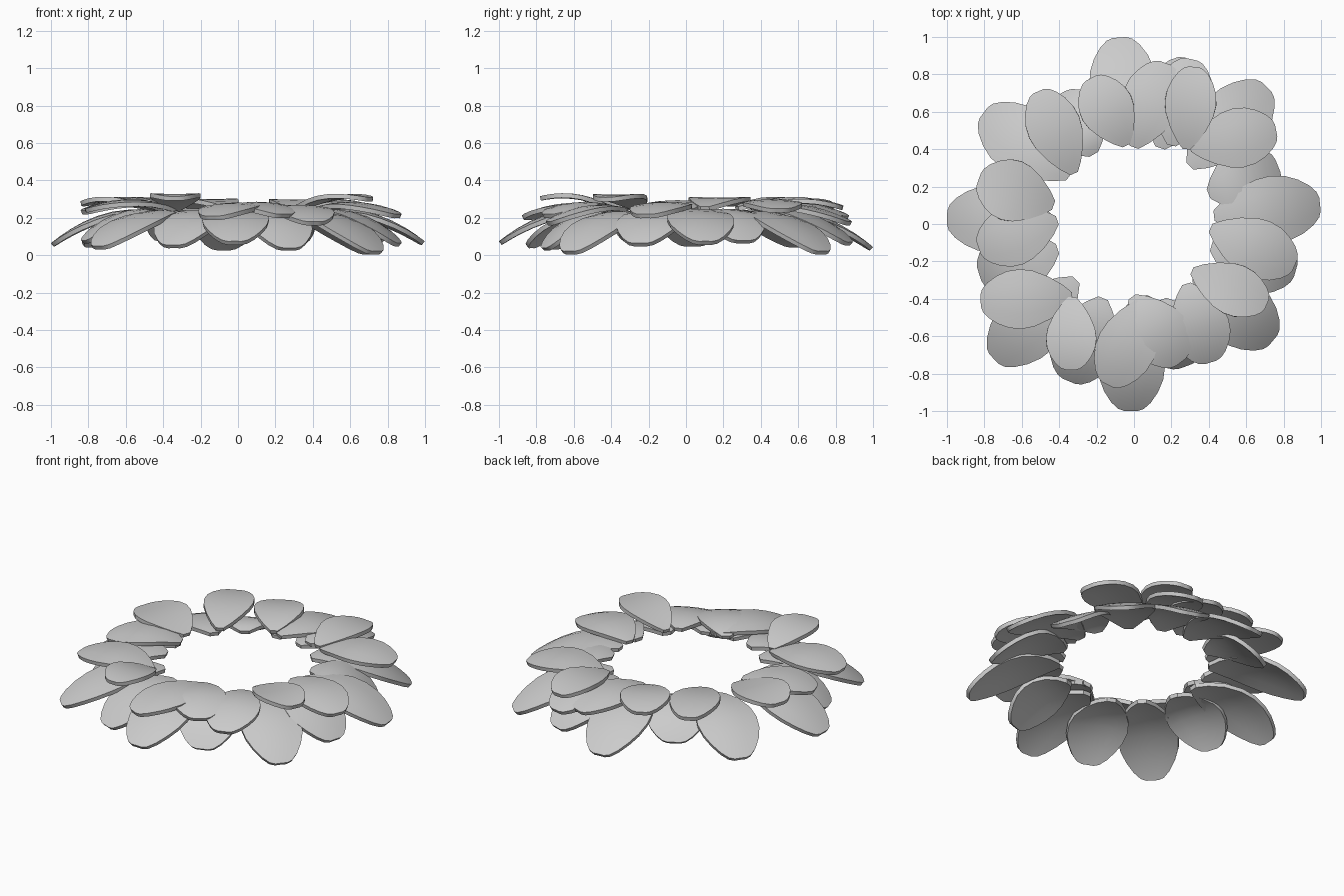
import bpy, math
from mathutils import Vector

if "Cube" in bpy.data.objects:
    bpy.data.objects.remove(bpy.data.objects["Cube"])

# half-width of a petal along its length (position, fraction of full half-width)
OUTLINE = [(0, .15), (.1, .42), (.25, .71), (.42, .93), (.56, 1), (.7, .95),
           (.82, .8), (.92, .59), (.98, .38), (1, .2)]
ACROSS = [-1, -.5, 0, .5, 1]
THICK = .024


def petal(name, base, tip, width, arch, bow):
    """Teardrop blade from base to tip, arched lengthwise and bowed across."""
    base, tip = Vector(base), Vector(tip)
    axis = tip - base
    side = Vector((-axis.y, axis.x, 0)).normalized()
    verts, faces = [], []
    n = len(ACROSS)
    for t, w in OUTLINE:
        for u in ACROSS:
            p = base + axis * t + side * (u * w * width / 2)
            p.z += arch * 4 * t * (1 - t) - bow * (u * w) ** 2
            verts.append(p)
    for i in range(len(OUTLINE) - 1):
        for j in range(n - 1):
            a = i * n + j
            faces.append((a, a + n, a + n + 1, a + 1))
    me = bpy.data.meshes.new(name)
    me.from_pydata(verts, [], faces)
    me.update()
    if me.polygons[0].normal.z < 0:
        me.flip_normals()
    ob = bpy.data.objects.new(name, me)
    bpy.context.collection.objects.link(ob)
    mod = ob.modifiers.new("thickness", 'SOLIDIFY')
    mod.thickness = THICK
    mod.offset = -1
    bpy.ops.object.select_all(action='DESELECT')
    ob.select_set(True)
    bpy.context.view_layer.objects.active = ob
    bpy.ops.object.convert(target='MESH')
    bpy.ops.object.shade_smooth_by_angle(angle=math.radians(35))


# drooping lower ring: angle, tip radius, tip height
LOWER = [(94.5, 1.0, .045), (71, .93, .07), (46, 1.02, .022), (22, .83, .08),
         (6, 1.0, .075), (-16, .9, .065), (-40, .97, .022), (-70, .81, .04),
         (-91, 1.0, .075), (-112.5, .91, .055), (-136, 1.04, .05),
         (-162, .87, .08), (178, 1.0, .065), (143.5, 1.0, .06), (120, .8, .09)]
for i, (deg, r, z) in enumerate(LOWER):
    c, s = math.cos(math.radians(deg)), math.sin(math.radians(deg))
    petal(f"lower_petal_{i}", (.43 * c, .43 * s, .23), (r * c, r * s, z),
          .36, .075, .02)

# middle ring: base x, y, tip x, y, tip height
MIDDLE = [(.0, .41, .17, .86, .21), (.2, .42, .31, .88, .18),
          (.28, -.32, .41, -.74, .18), (.41, -.02, .86, -.22, .22),
          (.09, -.39, -.14, -.86, .21), (-.01, -.39, .25, -.74, .22),
          (-.33, -.39, -.82, -.41, .25), (-.41, .02, -.83, -.13, .24),
          (.3, .41, .76, .5, .25)]
for i, (bx, by, tx, ty, z) in enumerate(MIDDLE):
    petal(f"middle_petal_{i}", (bx, by, .25), (tx, ty, z), .32, .05, .015)

# flatter top petals: base x, y, tip x, y, tip height, width
UPPER = [(-.04, .42, -.23, .78, .27, .29), (.28, .4, .32, .84, .265, .275),
         (.31, -.25, .71, -.43, .31, .275), (-.33, -.39, -.34, -.78, .315, .27),
         (-.43, .1, -.83, .24, .285, .33), (-.32, .27, -.51, .71, .285, .29)]
for i, (bx, by, tx, ty, z, w) in enumerate(UPPER):
    petal(f"upper_petal_{i}", (bx, by, .26), (tx, ty, z), w, .035, -.004)
